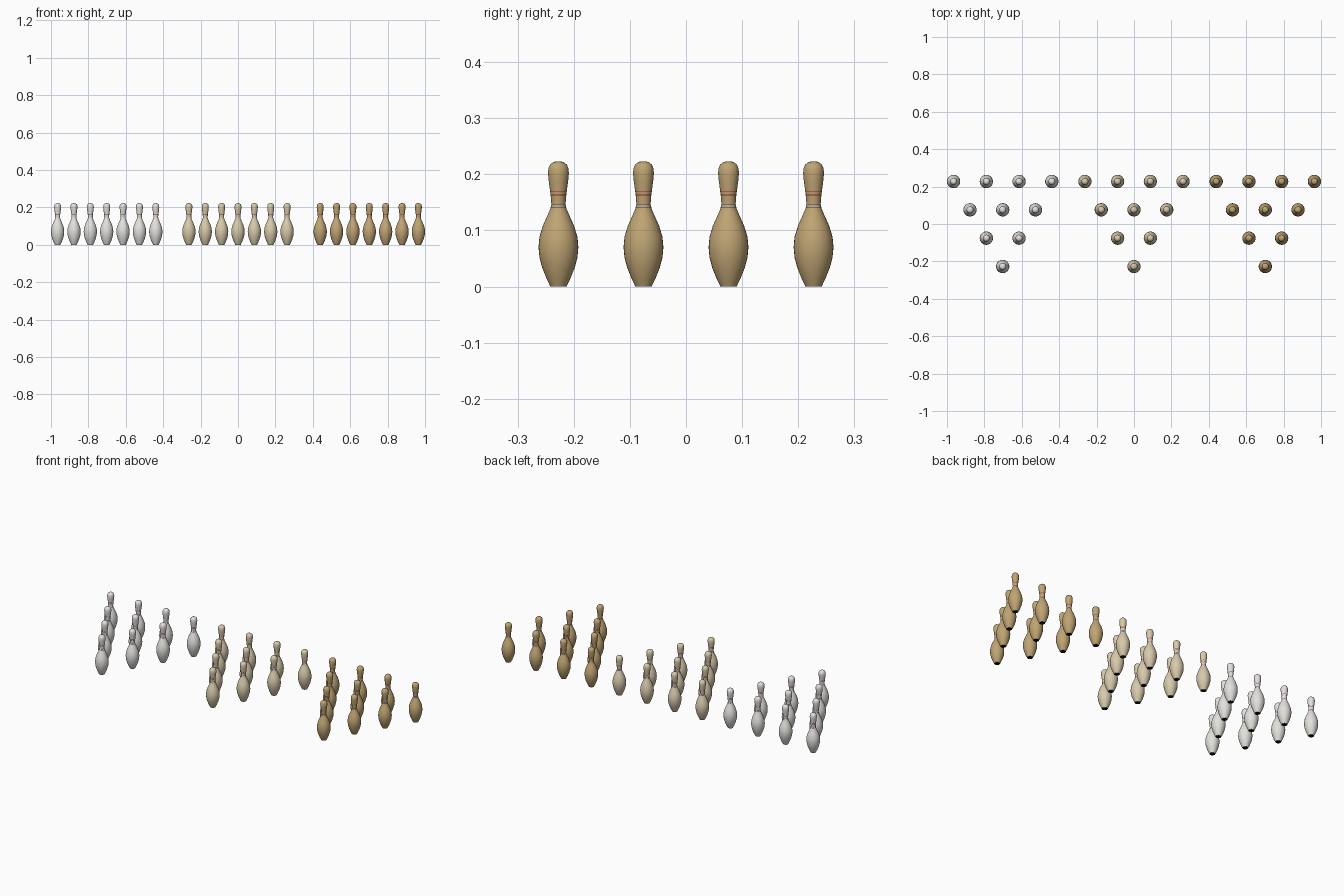
import bpy, bmesh, math
from mathutils import Vector

if "Cube" in bpy.data.objects:
    bpy.data.objects.remove(bpy.data.objects["Cube"])

RADIUS, SPACING, RACK_X = 0.0355, 0.175, 0.702
SEGMENTS = 32

# Half silhouette of a pin (radius, height)
PROFILE = [(0.0146, 0), (0.0172, 0.006), (0.0210, 0.0135), (0.0290, 0.0335),
           (0.0338, 0.0515), (RADIUS, 0.070), (0.0339, 0.0885),
           (0.0278, 0.1085), (0.0188, 0.1285), (0.0145, 0.1385),
           (0.0127, 0.147), (0.0136, 0.160), (0.0154, 0.174), (0.0174, 0.189),
           (0.0186, 0.202), (0.0178, 0.2105), (0.0150, 0.2172),
           (0.0095, 0.2217), (0.0045, 0.2230), (0, 0.2232)]

# Thin painted rings: (low, high, material slot)
RINGS = [(0.1405, 0.1420, 2), (0.1460, 0.1475, 2),
         (0.1625, 0.1640, 1), (0.1690, 0.1705, 1)]


def material(name, srgb):
    m = bpy.data.materials.new(name)
    m.diffuse_color = [(c / 255) ** 2.2 for c in srgb] + [1]
    m.use_nodes = True
    m.node_tree.nodes["Principled BSDF"].inputs["Base Color"].default_value = m.diffuse_color
    return m


red = material("red_ring", (165, 40, 50))
blue = material("blue_ring", (35, 55, 110))
black = material("black_base", (20, 20, 20))


def pin_mesh(name, body):
    bm = bmesh.new()
    pts = [bm.verts.new((r, 0, z)) for r, z in PROFILE]
    edges = [bm.edges.new(p) for p in zip(pts, pts[1:])]
    bmesh.ops.spin(bm, geom=pts + edges, cent=(0, 0, 0), axis=(0, 0, 1),
                   angle=math.tau, steps=SEGMENTS, use_duplicate=False)
    bmesh.ops.remove_doubles(bm, verts=bm.verts, dist=1e-5)
    # flat base
    bmesh.ops.holes_fill(bm, edges=[e for e in bm.edges if e.is_boundary])
    # cut ring borders
    for low, high, _ in RINGS:
        for z in (low, high):
            bmesh.ops.bisect_plane(bm, geom=bm.verts[:] + bm.edges[:] + bm.faces[:],
                                   plane_co=(0, 0, z), plane_no=(0, 0, 1), dist=1e-6)
    bmesh.ops.recalc_face_normals(bm, faces=bm.faces)
    for f in bm.faces:
        z = f.calc_center_median().z
        f.smooth = True
        for low, high, slot in RINGS:
            if low < z < high:
                f.material_index = slot
        if z < 1e-5:
            f.material_index, f.smooth = 3, False
            for e in f.edges:
                e.smooth = False
    me = bpy.data.meshes.new(name)
    bm.to_mesh(me)
    bm.free()
    for m in (body, red, blue, black):
        me.materials.append(m)
    return me


# Three triangular racks of ten pins
racks = [("white", (226, 224, 220), -RACK_X),
         ("cream", (214, 200, 170), 0),
         ("tan", (190, 163, 115), RACK_X)]
for label, colour, cx in racks:
    me = pin_mesh(label + "_pin", material(label + "_body", colour))
    for row in range(4):
        for i in range(row + 1):
            ob = bpy.data.objects.new(f"{label}_pin_{row + 1}_{i + 1}", me)
            ob.location = (cx + (i - row / 2) * SPACING,
                           (row - 1.5) * SPACING * math.sqrt(0.75), 0)
            bpy.context.collection.objects.link(ob)
